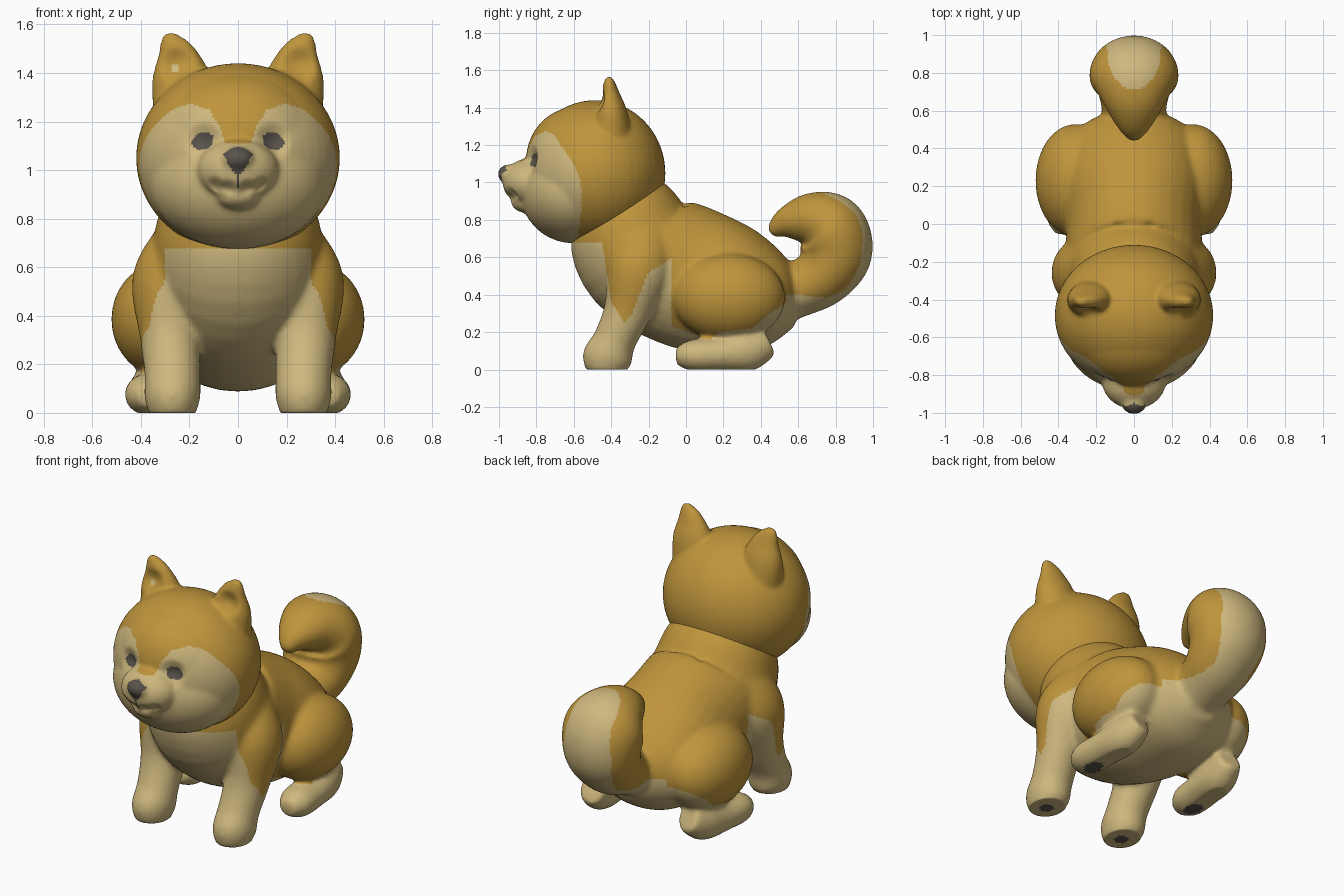
import bpy, bmesh, math
from mathutils import Vector, Matrix

cube = bpy.data.objects.get("Cube")
if cube:
    bpy.data.objects.remove(cube, do_unlink=True)

TAN, CREAM, DARK = 0, 1, 2


def material(name, rgb):
    m = bpy.data.materials.new(name)
    m.use_nodes = True
    m.diffuse_color = (*rgb, 1)
    node = next(n for n in m.node_tree.nodes if n.type == 'BSDF_PRINCIPLED')
    node.inputs["Base Color"].default_value = (*rgb, 1)
    node.inputs["Roughness"].default_value = 0.8
    return m


MATERIALS = [material("tan_fur", (0.52, 0.30, 0.045)),
             material("cream_fur", (0.62, 0.48, 0.21)),
             material("dark_skin", (0.10, 0.085, 0.07))]


def interp(table, t):
    """Piecewise linear lookup, clamped at both ends."""
    if t <= table[0][0]:
        return table[0][1]
    for (a, va), (b, vb) in zip(table, table[1:]):
        if t <= b:
            return va + (vb - va) * (t - a) / (b - a)
    return table[-1][1]


def ellipsoid(bm, centre, radii):
    mat = Matrix.Translation(centre) @ Matrix.Diagonal((*radii, 1))
    bmesh.ops.create_uvsphere(bm, u_segments=48, v_segments=32, radius=1, matrix=mat)


def loft(bm, stations, side=1, steps=6, sides=32):
    """Smooth tube through stations (x, y, z, half width, half depth)."""
    pts = []
    n = len(stations)
    for i in range(n - 1):
        quad = [stations[max(0, min(n - 1, i + k))] for k in (-1, 0, 1, 2)]
        for s in range(steps + (i == n - 2)):
            t = s / steps
            pts.append([0.5 * (2 * b + (c - a) * t + (2 * a - 5 * b + 4 * c - d) * t ** 2
                               + (3 * b - a - 3 * c + d) * t ** 3) for a, b, c, d in zip(*quad)])
    rings = []
    for i, p in enumerate(pts):
        tangent = Vector(pts[min(i + 1, len(pts) - 1)][:3]) - Vector(pts[max(i - 1, 0)][:3])
        tangent.normalize()
        u = (Vector((1, 0, 0)) - tangent * tangent.x).normalized()
        v = tangent.cross(u)
        ring = []
        for k in range(sides):
            a = math.tau * k / sides
            co = Vector(p[:3]) + u * math.cos(a) * p[3] + v * math.sin(a) * p[4]
            ring.append(bm.verts.new((co.x * side, co.y, co.z)))
        rings.append(ring)
    for r, q in zip(rings, rings[1:]):
        for k in range(sides):
            j = (k + 1) % sides
            bm.faces.new((r[k], r[j], q[j], q[k]))
    bm.faces.new(rings[0][::-1])
    bm.faces.new(rings[-1])


def fuse(name, bm, voxel, smoothing, dents, rule):
    """Merge the shapes into one skin, press in dents and colour by rule."""
    bmesh.ops.recalc_face_normals(bm, faces=bm.faces[:])
    mesh = bpy.data.meshes.new(name)
    bm.to_mesh(mesh)
    bm.free()
    ob = bpy.data.objects.new(name, mesh)
    bpy.context.collection.objects.link(ob)
    remesh = ob.modifiers.new("fuse", 'REMESH')
    remesh.mode = 'VOXEL'
    remesh.voxel_size = voxel
    smooth = ob.modifiers.new("soften", 'SMOOTH')
    smooth.factor = 0.5
    smooth.iterations = smoothing
    bpy.context.view_layer.update()
    skin = bpy.data.meshes.new_from_object(ob.evaluated_get(bpy.context.evaluated_depsgraph_get()))
    ob.modifiers.clear()
    ob.data = skin
    skin.name = name
    for v in skin.vertices:
        co = v.co.copy()
        for centre, radius, depth in dents:
            d = (Vector((abs(co.x), co.y, co.z)) - Vector(centre)).length / radius
            if d < 1:
                v.co.y += depth * (1 - d * d) ** 2
        v.co.z = max(v.co.z, 0)
    skin.update()
    skin.materials.clear()
    for m in MATERIALS:
        skin.materials.append(m)
    for p in skin.polygons:
        p.use_smooth = True
        p.material_index = rule(p.center, p.normal)
    return ob


# Body: torso, tail, thighs and legs
body = bmesh.new()
loft(body, [(0, -.42, 1.0, .2, .2), (0, -.34, .83, .32, .3), (0, -.235, .62, .36, .36),
            (0, 0, .5, .36, .385), (0, .25, .42, .38, .35), (0, .48, .34, .31, .24),
            (0, .6, .3, .1, .08)])
loft(body, [(0, .42, .37, .16, .15), (0, .6, .43, .17, .15), (0, .73, .5, .2, .165),
            (0, .8, .62, .225, .195), (0, .77, .75, .235, .195), (0, .66, .8, .175, .148),
            (0, .53, .78, .1, .085), (0, .45, .73, .03, .03)])
for s in (1, -1):
    ellipsoid(body, (s * .31, .23, .385), (.212, .3, .235))
    # front leg
    loft(body, [(.24, -.2, .74, .09, .13), (.29, -.25, .55, .145, .17), (.28, -.31, .32, .125, .13),
                (.27, -.38, .16, .115, .115), (.27, -.42, .06, .115, .135),
                (.27, -.43, -.02, .09, .1)], s)
    # hind foot
    loft(body, [(.32, .44, .15, .07, .08), (.34, .33, .1, .1, .11), (.355, .18, .08, .105, .09),
                (.365, .03, .075, .1, .085), (.365, -.055, .07, .05, .045)], s)

BODY_LINE = [(-.45, .68), (-.42, .5), (-.4, .36), (-.33, .25), (-.29, .29), (-.25, .4),
             (-.2, .52), (-.08, .59), (-.075, .2), (.13, .16), (.18, .2), (.35, .22),
             (.45, .3), (.55, .37), (.6, .39)]
TAIL_LINE = [(-90, .24), (-45, .31), (0, .32), (30, .345), (58, .325), (72, .32), (78, .5)]


def body_rule(c, n):
    x = abs(c.x)
    # paw pads
    if c.z < .015 and n.z < -.7:
        if math.hypot(x - .27, c.y + .43) < .04 or math.hypot((x - .36) / .045, (c.y - .08) / .065) < 1:
            return DARK
    # tail stripe on the outside of the curl
    if c.y > .6:
        angle = math.degrees(math.atan2(c.z - .64, c.y - .62))
        return CREAM if math.hypot(c.y - .62, c.z - .64) > interp(TAIL_LINE, angle) else TAN
    # chest, belly and inner legs
    if c.z < interp(BODY_LINE, c.y):
        return CREAM
    if x < .25 and c.z < .4:
        return CREAM
    if c.y < -.1 and c.z < .55 and n.x * c.x < 0 and abs(n.x) > .3:
        return CREAM
    return TAN


fuse("body", body, .012, 22, [], body_rule)

# Head: skull, forehead, jowls, muzzle, chin, nose and ears
head = bmesh.new()
for centre, radii in [((0, -.485, 1.05), (.42, .375, .39)),
                      ((0, -.58, 1.12), (.34, .275, .285)),
                      ((0, -.6, .95), (.365, .285, .275)),
                      ((0, -.83, 1.0), (.17, .15, .13)),
                      ((0, -.84, .895), (.095, .095, .06)),
                      ((0, -.945, 1.045), (.068, .062, .052))]:
    ellipsoid(head, centre, radii)
for s in (1, -1):
    loft(head, [(.22, -.4, 1.25, .13, .11), (.235, -.4, 1.38, .12, .085),
                (.252, -.405, 1.47, .086, .052), (.275, -.41, 1.535, .047, .03),
                (.28, -.41, 1.565, .022, .016)], s)

FACE_TOP = [(.055, 1.11), (.07, 1.17), (.12, 1.25), (.2, 1.275), (.3, 1.24), (.42, 1.15)]
FACE_BACK = [(.65, -.58), (.85, -.56), (1.0, -.56), (1.1, -.6), (1.2, -.67), (1.28, -.72)]


def head_rule(c, n):
    x, z = abs(c.x), c.z
    # eyes
    if c.y < -.7 and math.hypot((x - .145) / .045, (z - 1.12 + .15 * (x - .145)) / .036) < 1:
        return DARK
    # nose and the line under it
    if c.y < -.86:
        if .98 < z < 1.095 - 8 * x * x and x < min(.06, .012 + .6 * (z - .98)):
            return DARK
        if .93 < z <= .985 and x < .009:
            return DARK
    # small fleck in the right ear
    if n.y < 0 and math.hypot(c.x + .26, z - 1.42) < .017:
        return CREAM
    return CREAM if z < interp(FACE_TOP, x) and c.y < interp(FACE_BACK, z) else TAN


HEAD_DENTS = [((.145, -.83, 1.12), .09, .03),     # eye sockets
              ((.25, -.47, 1.43), .09, .03),      # ear hollows
              ((.09, -.93, .935), .05, .022),     # mouth corners
              ((.04, -.95, .925), .045, .018)]    # mouth middle
fuse("head", head, .01, 12, HEAD_DENTS, head_rule)
